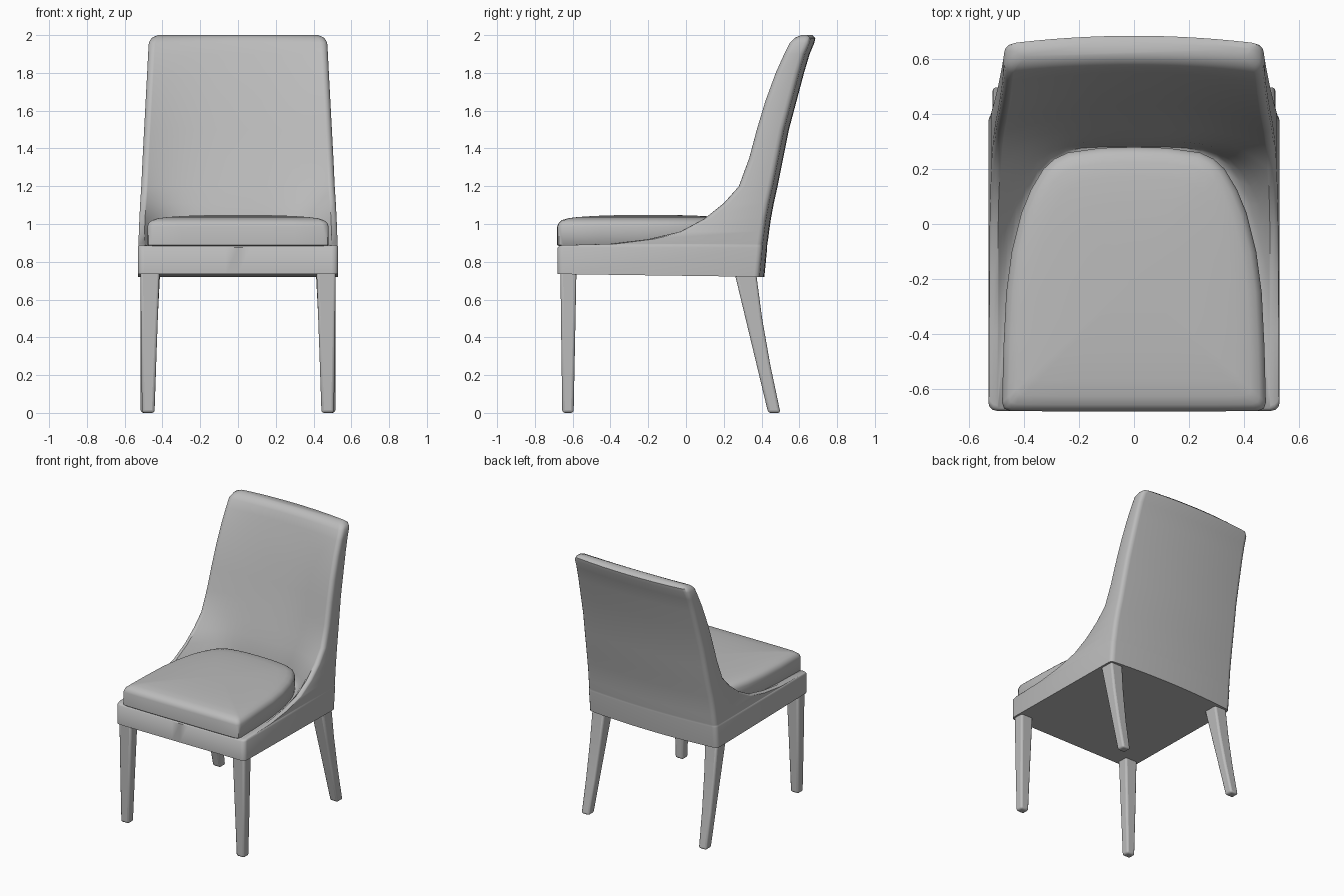
import bpy, bmesh, math

if "Cube" in bpy.data.objects:
    bpy.data.objects.remove(bpy.data.objects["Cube"])

fabric = bpy.data.materials.new("warm grey")
fabric.diffuse_color = (0.5, 0.5, 0.5, 1)
fabric.use_nodes = True
fabric.node_tree.nodes["Principled BSDF"].inputs["Base Color"].default_value = fabric.diffuse_color


def loft(name, rings, angle=40):
    """Skin a stack of closed rings, cap both ends and shade smooth."""
    bm = bmesh.new()
    rows = [[bm.verts.new(p) for p in ring] for ring in rings]
    n = len(rows[0])
    for a, b in zip(rows, rows[1:]):
        for i in range(n):
            j = (i + 1) % n
            bm.faces.new((a[i], a[j], b[j], b[i]))
    bm.faces.new(rows[0][::-1])
    bm.faces.new(rows[-1])
    bmesh.ops.recalc_face_normals(bm, faces=bm.faces)
    mesh = bpy.data.meshes.new(name)
    bm.to_mesh(mesh)
    bm.free()
    obj = bpy.data.objects.new(name, mesh)
    bpy.context.collection.objects.link(obj)
    mesh.materials.append(fabric)
    bpy.ops.object.select_all(action='DESELECT')
    obj.select_set(True)
    bpy.context.view_layer.objects.active = obj
    bpy.ops.object.shade_smooth_by_angle(angle=math.radians(angle))
    return obj


# Upholstered shell: horizontal slices, hollowed towards the middle
def slice_ring(z, w, edge, mid, power, back, r=0.03, cols=24):
    inner = w - r
    front, rear = [], []
    for i in range(cols + 1):
        s = math.sin(math.pi * (i / cols - 0.5))
        u = abs(s)
        front.append((s * inner, mid - (mid - edge) * u ** power))
        rear.append((s * inner, back + 0.005 - 0.025 * u * u))
    yr = back - 0.02
    rf = min(r, (yr - edge) * 0.4)
    arc = [(math.sin(math.radians(a)), 1 - math.cos(math.radians(a))) for a in (30, 60, 90)]
    fr = [(inner + r * a, edge + rf * b) for a, b in arc]
    br = [(inner + r * a, yr - rf * b) for a, b in arc][::-1]
    right = fr + br
    left = [(-x, y) for x, y in right[::-1]]
    ring = front + right + rear[::-1] + left
    # underside drops slightly towards the rear
    drop = 0.015 if z < 0.75 else 0
    return [(x, y, z - drop * (y + 0.68) / 1.1) for x, y in ring]


# height, half width, side edge y, middle y, hollow power, rear y
shell_rows = [
    (0.735, 0.53, -0.68, -0.68, 1, 0.41),
    (0.875, 0.53, -0.68, -0.68, 1, 0.425),
    (0.885, 0.528, -0.67, -0.67, 1, 0.425),
    (0.888, 0.527, -0.66, 0.26, 6, 0.425),
    (0.895, 0.527, -0.40, 0.28, 5.5, 0.426),
    (0.92, 0.526, -0.20, 0.285, 5.5, 0.43),
    (0.96, 0.525, -0.03, 0.29, 5, 0.435),
    (1.03, 0.522, 0.10, 0.30, 4.5, 0.445),
    (1.11, 0.518, 0.20, 0.32, 4, 0.46),
    (1.20, 0.512, 0.28, 0.345, 3.5, 0.48),
    (1.35, 0.505, 0.335, 0.39, 3, 0.51),
    (1.50, 0.497, 0.375, 0.43, 2.5, 0.54),
    (1.65, 0.489, 0.42, 0.47, 2.5, 0.58),
    (1.80, 0.481, 0.475, 0.515, 2.5, 0.62),
    (1.90, 0.476, 0.52, 0.55, 2, 0.65),
    (1.96, 0.472, 0.55, 0.57, 2, 0.675),
    (1.985, 0.458, 0.575, 0.587, 2, 0.68),
    (2.00, 0.425, 0.61, 0.615, 2, 0.665),
]
loft("chair_shell", [slice_ring(*row) for row in shell_rows], 45)

# Seat cushion: rounded U outline with a crowned top
half = [(0.12, 0.277), (0.24, 0.26), (0.29, 0.237), (0.33, 0.20), (0.375, 0.125), (0.41, 0.04),
        (0.445, -0.1), (0.465, -0.25), (0.475, -0.45), (0.48, -0.65), (0.473, -0.672),
        (0.45, -0.68), (0.3, -0.682), (0.15, -0.682)]
outline = [(0, 0.28)] + half + [(0, -0.682)] + [(-x, y) for x, y in half[::-1]]


def cushion_ring(z, inset):
    cy = -0.2
    return [(x * (1 - inset / 0.48), cy + (y - cy) * (1 - inset / 0.48), z) for x, y in outline]


loft("seat_cushion", [cushion_ring(*p) for p in (
    (0.88, 0.012), (0.89, 0.0), (0.985, 0.0), (1.005, 0.007), (1.02, 0.024),
    (1.03, 0.055), (1.037, 0.11), (1.043, 0.2), (1.047, 0.32), (1.048, 0.46))], 50)


# Tapered legs, mirrored across the chair
def leg_pair(name, sections):
    rings = [[(x0, y0, z), (x1, y0, z), (x1, y1, z), (x0, y1, z)] for z, x0, x1, y0, y1 in sections]
    obj = loft(name, rings, 40)
    bevel = obj.modifiers.new("soft corners", 'BEVEL')
    bevel.width = 0.014
    bevel.segments = 3
    bevel.limit_method = 'ANGLE'
    bevel.angle_limit = math.radians(50)
    mirror = obj.modifiers.new("other side", 'MIRROR')
    mirror.use_axis = (True, False, False)


leg_pair("front_legs", [
    (0.0, 0.442, 0.508, -0.655, -0.595),
    (0.35, 0.43, 0.513, -0.66, -0.588),
    (0.76, 0.415, 0.517, -0.665, -0.58)])
leg_pair("back_legs", [
    (0.0, 0.45, 0.515, 0.435, 0.50),
    (0.25, 0.438, 0.515, 0.375, 0.447),
    (0.50, 0.425, 0.515, 0.315, 0.403),
    (0.75, 0.412, 0.515, 0.255, 0.37)])
